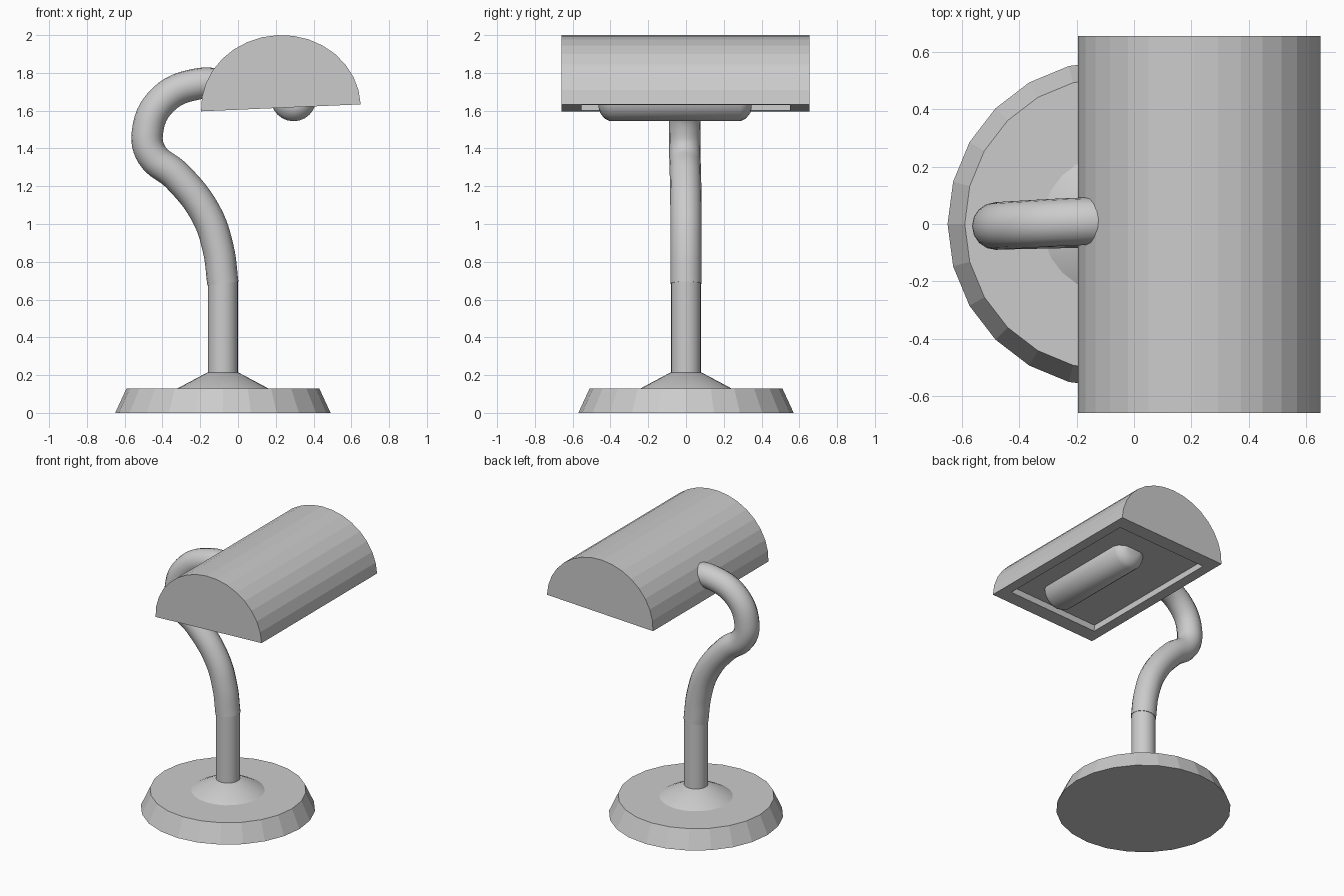
import bpy, bmesh, math

if "Cube" in bpy.data.objects:
    bpy.data.objects.remove(bpy.data.objects["Cube"])

AXIS_X = -0.08  # centre of the base and pole


def finish(bm, name, loc=(0, 0, 0), rot=(0, 0, 0), smooth=None):
    bmesh.ops.recalc_face_normals(bm, faces=bm.faces)
    me = bpy.data.meshes.new(name)
    bm.to_mesh(me)
    bm.free()
    ob = bpy.data.objects.new(name, me)
    bpy.context.collection.objects.link(ob)
    ob.location, ob.rotation_euler = loc, rot
    if smooth:
        bpy.ops.object.select_all(action='DESELECT')
        bpy.context.view_layer.objects.active = ob
        ob.select_set(True)
        bpy.ops.object.shade_smooth_by_angle(angle=math.radians(smooth))
    return ob


def lathe(name, profile, sides, **kw):
    """Closed solid of revolution about local z from (radius, z) pairs."""
    bm = bmesh.new()
    rings = [[bm.verts.new((r * math.cos(math.tau * i / sides),
                            r * math.sin(math.tau * i / sides), z))
              for i in range(sides)] for r, z in profile]
    for a, b in zip(rings, rings[1:]):
        for i in range(sides):
            j = (i + 1) % sides
            bm.faces.new((a[i], a[j], b[j], b[i]))
    bm.faces.new(rings[0])
    bm.faces.new(rings[-1])
    return finish(bm, name, **kw)


# Base disc, cone collar and pole
lathe("base", [(0.57, 0), (0.51, 0.13)], 24, loc=(AXIS_X, 0, 0))
lathe("collar", [(0.24, 0.125), (0.24, 0.13), (0.08, 0.215)], 24,
      loc=(AXIS_X, 0, 0), smooth=30)
lathe("pole", [(0.079, 0.13), (0.079, 0.70)], 24, loc=(AXIS_X, 0, 0), smooth=30)

# Curved neck
path = [(-0.08, 0, 0.685), (-0.105, 0, 0.87), (-0.17, 0, 1.055),
        (-0.325, -0.003, 1.255), (-0.455, -0.006, 1.365), (-0.48, -0.007, 1.48),
        (-0.40, -0.002, 1.655), (-0.21, 0.008, 1.742), (-0.06, 0.012, 1.735)]
cu = bpy.data.curves.new("neck", 'CURVE')
cu.dimensions = '3D'
cu.bevel_depth = 0.083
cu.bevel_resolution = 6
cu.resolution_u = 6
cu.use_fill_caps = True
sp = cu.splines.new('BEZIER')
sp.bezier_points.add(len(path) - 1)
for p, co in zip(sp.bezier_points, path):
    p.co = co
    p.handle_left_type = p.handle_right_type = 'AUTO'
neck = bpy.data.objects.new("neck", cu)
bpy.context.collection.objects.link(neck)
bpy.ops.object.select_all(action='DESELECT')
bpy.context.view_layer.objects.active = neck
neck.select_set(True)
bpy.ops.object.convert(target='MESH')
bpy.ops.object.shade_smooth_by_angle(angle=math.radians(40))

# Half-round shade with a shallow recess underneath
HALF_W, HEIGHT, HALF_L, STEPS = 0.423, 0.385, 0.657, 16
bm = bmesh.new()
end = bm.faces.new([bm.verts.new((HALF_W * math.cos(math.pi * i / STEPS), -HALF_L,
                                  HEIGHT * math.sin(math.pi * i / STEPS)))
                    for i in range(STEPS + 1)])
ext = bmesh.ops.extrude_face_region(bm, geom=[end], use_keep_orig=True)
for v in ext["geom"]:
    if isinstance(v, bmesh.types.BMVert):
        v.co.y = HALF_L
bmesh.ops.recalc_face_normals(bm, faces=bm.faces)
under = min((f for f in bm.faces if len(f.verts) == 4),
            key=lambda f: f.calc_center_median().z)
for depth in (0, 0.045):  # rim first, then the recess
    bmesh.ops.inset_individual(bm, faces=[under], thickness=0.01)
    for v in under.verts:
        v.co = (math.copysign(HALF_W - 0.07, v.co.x),
                math.copysign(HALF_L - 0.105, v.co.y), depth)
finish(bm, "shade", loc=(0.227, -0.002, 1.615), rot=(0, math.radians(-2.5), 0))

# Tube bulb lying along y
lathe("bulb", [(0.05, -0.405), (0.075, -0.398), (0.105, -0.375), (0.12, -0.345),
               (0.12, 0.345), (0.105, 0.375), (0.075, 0.398), (0.05, 0.405)], 24,
      loc=(0.294, -0.057, 1.664), rot=(math.radians(-90), 0, 0), smooth=30)
